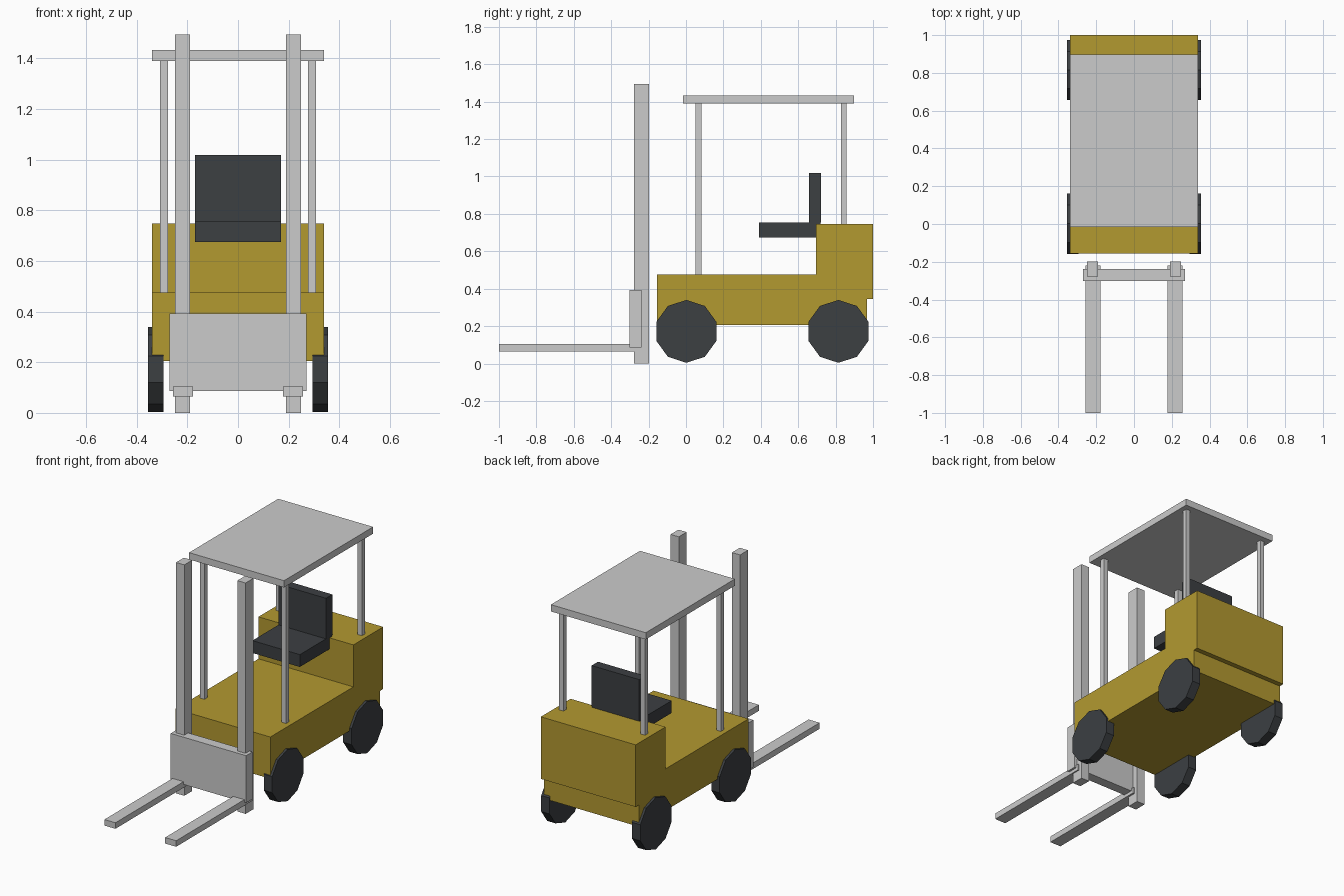
import bpy, bmesh
from math import pi
from mathutils import Matrix

if "Cube" in bpy.data.objects:
    bpy.data.objects.remove(bpy.data.objects["Cube"])


def material(name, rgb):
    m = bpy.data.materials.new(name)
    m.diffuse_color = (*rgb, 1)
    m.use_nodes = True
    m.node_tree.nodes["Principled BSDF"].inputs["Base Color"].default_value = m.diffuse_color
    return m


YELLOW = material("yellow_paint", (0.45, 0.32, 0.03))
DARK = material("dark_rubber", (0.045, 0.05, 0.055))


def finish(name, bm, mat=None):
    bmesh.ops.recalc_face_normals(bm, faces=bm.faces)
    mesh = bpy.data.meshes.new(name)
    bm.to_mesh(mesh)
    bm.free()
    ob = bpy.data.objects.new(name, mesh)
    bpy.context.collection.objects.link(ob)
    if mat:
        mesh.materials.append(mat)
    return ob


def box(name, x, y, z, mat=None):
    """Box from (min, max) ranges on each axis."""
    bm = bmesh.new()
    size = [r[1] - r[0] for r in (x, y, z)]
    mid = [(r[0] + r[1]) / 2 for r in (x, y, z)]
    bmesh.ops.create_cube(bm, size=1, matrix=Matrix.Translation(mid) @ Matrix.Diagonal((*size, 1)))
    return finish(name, bm, mat)


def side_profile(name, points, half_width, mat=None):
    """Extrude a (y, z) outline across x."""
    bm = bmesh.new()
    face = bm.faces.new([bm.verts.new((-half_width, y, z)) for y, z in points])
    new = bmesh.ops.extrude_face_region(bm, geom=[face])["geom"]
    verts = [v for v in new if isinstance(v, bmesh.types.BMVert)]
    bmesh.ops.translate(bm, verts=verts, vec=(2 * half_width, 0, 0))
    return finish(name, bm, mat)


def wheel(name, x, y):
    """Ten-sided wheel with a corner pointing straight up."""
    bm = bmesh.new()
    bmesh.ops.create_cone(bm, cap_ends=True, segments=10, radius1=0.168, radius2=0.168, depth=0.06)
    top = max((v.co for v in bm.verts), key=lambda c: c.x)
    aligned = abs(top.y) < 1e-4
    spin = Matrix.Rotation(0 if aligned else pi / 10, 4, 'Z')
    bm.transform(Matrix.Translation((x, y, 0.172)) @ Matrix.Rotation(pi / 2, 4, 'Y') @ spin)
    return finish(name, bm, DARK)


# Body: low deck, raised counterweight overhanging at the back
side_profile("body", [(-0.155, 0.205), (0.968, 0.205), (0.968, 0.345), (1.0, 0.345),
                      (1.0, 0.747), (0.695, 0.747), (0.695, 0.475), (-0.155, 0.475)],
             0.34, YELLOW)

# Seat
box("seat_cushion", (-0.17, 0.17), (0.39, 0.72), (0.675, 0.755), DARK)
box("seat_back", (-0.17, 0.17), (0.657, 0.722), (0.755, 1.018), DARK)

# Overhead guard
box("roof", (-0.34, 0.34), (-0.015, 0.897), (1.39, 1.434))

# Carriage plate carrying the forks
box("carriage", (-0.27, 0.27), (-0.303, -0.238), (0.086, 0.392))

# Paired parts on each side
for side, s in (("left", -1), ("right", 1)):
    def span(a, b):
        return sorted((s * a, s * b))
    box(f"{side}_mast", span(0.19, 0.249), (-0.278, -0.198), (0, 1.495))
    box(f"{side}_fork", span(0.178, 0.257), (-1.0, -0.22), (0.065, 0.104))
    box(f"{side}_front_post", span(0.277, 0.308), (0.052, 0.083), (0.475, 1.39))
    box(f"{side}_rear_post", span(0.277, 0.308), (0.828, 0.859), (0.747, 1.39))
    wheel(f"{side}_front_wheel", s * 0.325, 0.002)
    wheel(f"{side}_rear_wheel", s * 0.325, 0.815)
